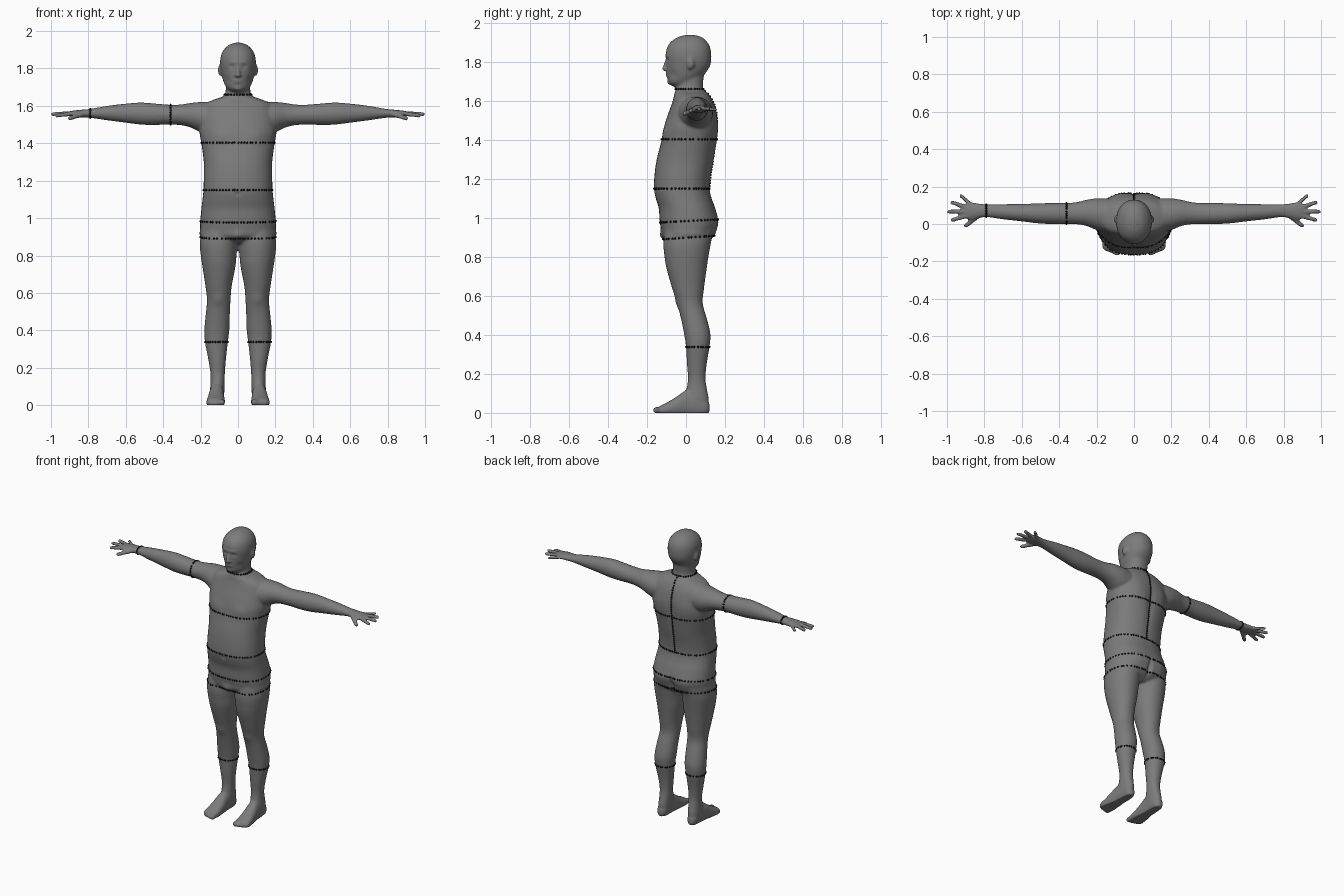
import bpy, bmesh, math, random
from mathutils import Vector, Quaternion
from mathutils.bvhtree import BVHTree

if "Cube" in bpy.data.objects:
    bpy.data.objects.remove(bpy.data.objects["Cube"])

random.seed(4)


def material(name, rgb):
    m = bpy.data.materials.new(name)
    m.diffuse_color = (*rgb, 1)
    m.use_nodes = True
    m.node_tree.nodes["Principled BSDF"].inputs["Base Color"].default_value = m.diffuse_color
    return m


GREY = material("body grey", (0.2, 0.2, 0.2))
DARK = material("marker black", (0.01, 0.01, 0.01))
verts, faces = [], []


def skin_rings(rings):
    """Bridge equal rings of points into a closed shape."""
    n, base = len(rings[0]), len(verts)
    for r in rings:
        verts.extend(r)
    for j in range(len(rings) - 1):
        for k in range(n):
            a, b = base + j * n + k, base + j * n + (k + 1) % n
            faces.append((a, b, b + n, a + n))
    faces.append(tuple(range(base, base + n))[::-1])
    faces.append(tuple(range(len(verts) - n, len(verts))))


def spline(rows, steps=4):
    """Catmull-Rom through the section rows."""
    out = []
    for i in range(len(rows) - 1):
        p0, p1 = rows[max(i - 1, 0)], rows[i]
        p2, p3 = rows[i + 1], rows[min(i + 2, len(rows) - 1)]
        for k in range(steps):
            t = k / steps
            out.append([0.5 * (2 * b + (c - a) * t + (2 * a - 5 * b + 4 * c - d) * t * t
                               + (3 * b - a - 3 * c + d) * t ** 3)
                        for a, b, c, d in zip(p0, p1, p2, p3)])
    return out + [list(rows[-1])]


def loft(rows, axis, side=1, power=2.0, n=36):
    """Rows: (position on axis, min and max on first other axis, min and max on second)."""
    rings = []
    for t, a0, a1, b0, b1 in spline(rows):
        ring = []
        for k in range(n):
            u = 2 * math.pi * k / n
            c, s = math.cos(u), math.sin(u)
            a = (a0 + a1) / 2 + (a1 - a0) / 2 * math.copysign(abs(c) ** (2 / power), c)
            b = (b0 + b1) / 2 + (b1 - b0) / 2 * math.copysign(abs(s) ** (2 / power), s)
            x, y, z = {'x': (t, a, b), 'y': (a, t, b), 'z': (a, b, t)}[axis]
            ring.append((x * side, y, z))
        rings.append(ring)
    skin_rings(rings)


def capsule(p, q, r0, r1, side=1, n=14, lats=10):
    """Rounded bar from p to q; each radius is an (x, y, z) triple."""
    d = Vector(q) - Vector(p)
    rot = d.to_track_quat('Z', 'Y') if d.length > 1e-6 else Quaternion()
    rings = []
    for j in range(lats):
        lat = math.radians(-82 + 164 * j / (lats - 1))
        c, r = (p, r0) if lat < 0 else (q, r1)
        ring = []
        for k in range(n):
            u = 2 * math.pi * k / n
            o = rot @ Vector((r[0] * math.cos(lat) * math.cos(u),
                              r[1] * math.cos(lat) * math.sin(u), r[2] * math.sin(lat)))
            ring.append(((c[0] + o.x) * side, c[1] + o.y, c[2] + o.z))
        rings.append(ring)
    skin_rings(rings)


def ball(c, r):
    capsule(c, c, r, r)


# torso and neck: height, front, back, half width
torso = [(.865, -.07, .09, .09), (.90, -.118, .14, .197), (.94, -.128, .156, .203),
         (.985, -.135, .166, .202), (1.05, -.140, .15, .196), (1.10, -.155, .132, .190),
         (1.15, -.165, .122, .185), (1.225, -.161, .13, .183), (1.30, -.150, .145, .183),
         (1.40, -.125, .16, .196), (1.46, -.113, .164, .206), (1.51, -.100, .162, .202),
         (1.57, -.078, .15, .195), (1.61, -.065, .132, .175), (1.635, -.060, .115, .125),
         (1.648, -.056, .10, .085), (1.665, -.052, .087, .069), (1.70, -.045, .088, .065),
         (1.75, -.04, .095, .066)]
loft([(z, -w, w, f, b) for z, f, b, w in torso], 'z', power=2.3)

# head
head = [(1.672, -.062, .03, .03), (1.685, -.084, .05, .05), (1.70, -.092, .062, .064),
        (1.73, -.096, .09, .078), (1.76, -.099, .113, .086), (1.79, -.101, .127, .092),
        (1.83, -.104, .13, .096), (1.87, -.098, .125, .091), (1.90, -.08, .11, .076),
        (1.925, -.045, .083, .05), (1.936, -.01, .05, .022), (1.939, .01, .03, .008)]
loft([(z, -w, w, f, b) for z, f, b, w in head], 'z', power=2.15)

# nose, lips, chin
capsule((0, -.099, 1.808), (0, -.112, 1.764), (.008,) * 3, (.012,) * 3)
ball((0, -.095, 1.738), (.025, .010, .006))
ball((0, -.093, 1.727), (.021, .010, .006))
ball((0, -.084, 1.696), (.024, .013, .014))

# arm: distance out, front, back, bottom, top
arm = [(.08, -.05, .13, 1.45, 1.62), (.18, -.038, .138, 1.453, 1.622),
       (.25, -.012, .13, 1.483, 1.616), (.30, -.002, .118, 1.496, 1.608),
       (.36, 0, .112, 1.50, 1.606), (.45, 0, .112, 1.498, 1.613), (.52, .004, .11, 1.50, 1.618),
       (.60, .014, .107, 1.51, 1.612), (.70, .025, .106, 1.523, 1.60),
       (.79, .037, .106, 1.536, 1.584), (.83, .03, .11, 1.538, 1.58),
       (.88, .024, .117, 1.542, 1.575), (.905, .032, .108, 1.548, 1.57)]
# leg: height, inner, outer, front, back
leg = [(.96, .01, .19, -.105, .14), (.87, .002, .204, -.116, .127), (.80, .008, .199, -.11, .115),
       (.74, .014, .19, -.10, .106), (.635, .034, .174, -.07, .092), (.56, .040, .166, -.045, .086),
       (.48, .044, .173, -.025, .108), (.405, .046, .18, -.01, .125), (.34, .054, .177, .0, .121),
       (.25, .064, .16, .005, .106), (.175, .07, .148, .01, .10), (.12, .072, .147, .002, .108),
       (.07, .073, .15, -.01, .117), (.02, .078, .146, .0, .115)]
# foot: depth, inner, outer, bottom, top
foot = [(.121, .10, .128, .005, .045), (.10, .082, .144, -.012, .075), (.05, .076, .15, -.02, .11),
        (0, .075, .154, -.02, .115), (-.05, .072, .162, -.02, .082), (-.10, .069, .169, -.015, .052),
        (-.13, .072, .168, -.01, .038), (-.145, .08, .15, -.005, .028)]
# fingers, thumb first: base, tip, radius
fingers = [((.83, .045, 1.555), (.898, -.008, 1.534), .0125),
           ((.89, .044, 1.558), (.970, .022, 1.548), .0115),
           ((.89, .067, 1.560), (.989, .066, 1.556), .0115),
           ((.89, .088, 1.560), (.972, .115, 1.558), .0115),
           ((.87, .102, 1.558), (.924, .150, 1.556), .0105)]
for s in (1, -1):
    loft(arm, 'x', s)
    loft(leg, 'z', s, 2.1)
    loft(foot, 'y', s, 2.2)
    for p, q, r in fingers:
        capsule(p, q, (r + .001,) * 3, (r,) * 3, s)
    for i in range(5):  # toes
        r = (.017 - .0016 * i - (.002 if i else 0),) * 3
        capsule((.087 + .018 * i, -.11, .018), (.087 + .0185 * i, -.152 + .0022 * i * i, r[0] - .003), r, r, s)
    ball((s * .098, .024, 1.79), (.009, .019, .031))    # ear
    ball((s * .034, -.083, 1.807), (.014, .013, .010))  # eye
    ball((s * .010, -.108, 1.762), (.008, .009, .007))  # nostril

# fuse every part into one smooth skin
me = bpy.data.meshes.new("rough_body")
me.from_pydata(verts, [], faces)
body = bpy.data.objects.new("body", me)
bpy.context.collection.objects.link(body)
rm = body.modifiers.new("fuse", 'REMESH')
rm.mode, rm.voxel_size = 'VOXEL', 0.0075
sm = body.modifiers.new("smooth", 'SMOOTH')
sm.factor, sm.iterations = 0.5, 4
deps = bpy.context.evaluated_depsgraph_get()
skin = bpy.data.meshes.new_from_object(body.evaluated_get(deps))
body.modifiers.clear()
body.data = skin
bpy.data.meshes.remove(me)

# sculpt strokes: centre, radii, offset (mirrored when x is not 0)
strokes = [((.033, -.10, 1.81), (.016, .03, .010), (0, .007, 0)),     # eye socket
           ((.03, -.105, 1.833), (.026, .03, .008), (0, -.004, 0)),   # brow
           ((.062, -.07, 1.735), (.022, .03, .022), (-.004, .003, 0)),  # cheek
           ((0, .165, .93), (.012, .06, .05), (0, -.022, 0)),         # seat cleft
           ((.09, .14, .95), (.05, .06, .05), (0, .008, 0)),          # seat
           ((0, .16, 1.36), (.025, .05, .17), (0, -.008, 0)),         # spine groove
           ((.09, .15, 1.47), (.05, .05, .07), (0, .006, 0)),         # shoulder blade
           ((.095, -.11, 1.44), (.06, .05, .04), (0, -.008, 0)),      # chest
           ((0, -.165, 1.13), (.010, .03, .010), (0, .008, 0)),       # navel
           ((0, -.12, .90), (.03, .04, .03), (0, -.012, 0)),          # groin
           ((.105, -.05, .56), (.03, .03, .03), (0, -.006, 0))]       # knee
strokes += [((-c[0], c[1], c[2]), r, (-o[0], o[1], o[2])) for c, r, o in strokes if c[0]]
points = [v.co.copy() for v in skin.vertices]
for c, r, o in strokes:
    for p in points:
        if abs(p.z - c[2]) < 2.5 * r[2] and abs(p.x - c[0]) < 2.5 * r[0]:
            d = ((p.x - c[0]) / r[0]) ** 2 + ((p.y - c[1]) / r[1]) ** 2 + ((p.z - c[2]) / r[2]) ** 2
            p += Vector(o) * math.exp(-d)
for p in points:
    p.z = max(p.z, 0)
skin.vertices.foreach_set("co", [x for p in points for x in p])
skin.materials.clear()
skin.materials.append(GREY)
skin.polygons.foreach_set("use_smooth", [True] * len(skin.polygons))
skin.update()
tree = BVHTree.FromPolygons(points, [tuple(p.vertices) for p in skin.polygons])

# one small bead, copied along every measuring line
b = bmesh.new()
bmesh.ops.create_icosphere(b, subdivisions=1, radius=.0065)
BEAD = [v.co.copy() for v in b.verts]
BEAD_FACES = [[v.index for v in f.verts] for f in b.faces]
b.free()


def dots(name, rays):
    """Beads where rays from inside the body meet the skin."""
    vs, fs = [], []
    for o, d in rays:
        hit = tree.ray_cast(Vector(o), Vector(d).normalized())[0]
        if hit:
            fs += [[i + len(vs) for i in f] for f in BEAD_FACES]
            vs += [hit + v for v in BEAD]
    m = bpy.data.meshes.new(name)
    m.from_pydata(vs, [], fs)
    m.materials.append(DARK)
    bpy.context.collection.objects.link(bpy.data.objects.new(name, m))


def ring(name, centre, count, axis='z', slope=0):
    rays = []
    for k in range(count):
        u = 2 * math.pi * (k + random.uniform(-.25, .25)) / count
        c, s = math.cos(u), math.sin(u)
        rays.append((centre, (c, s, slope * s) if axis == 'z' else (0, c, s)))
    dots(name, rays)


# measuring lines
ring("neck_line", (0, .015, 1.66), 30)
ring("chest_line", (0, .02, 1.403), 60)
ring("waist_line", (0, -.02, 1.15), 60)
ring("hip_line", (0, .015, .984), 60, slope=.05)
ring("seat_line", (0, .01, .899), 60, slope=.07)
ring("right_calf_line", (-.116, .06, .338), 26)
ring("left_calf_line", (.116, .06, .338), 26)
ring("upper_arm_line", (-.36, .055, 1.553), 24, 'x')
ring("wrist_line", (-.79, .071, 1.56), 18, 'x')
dots("back_line", [((0, .03, 1.15 + .5 * i / 36), (0, 1, 0)) for i in range(37)])
